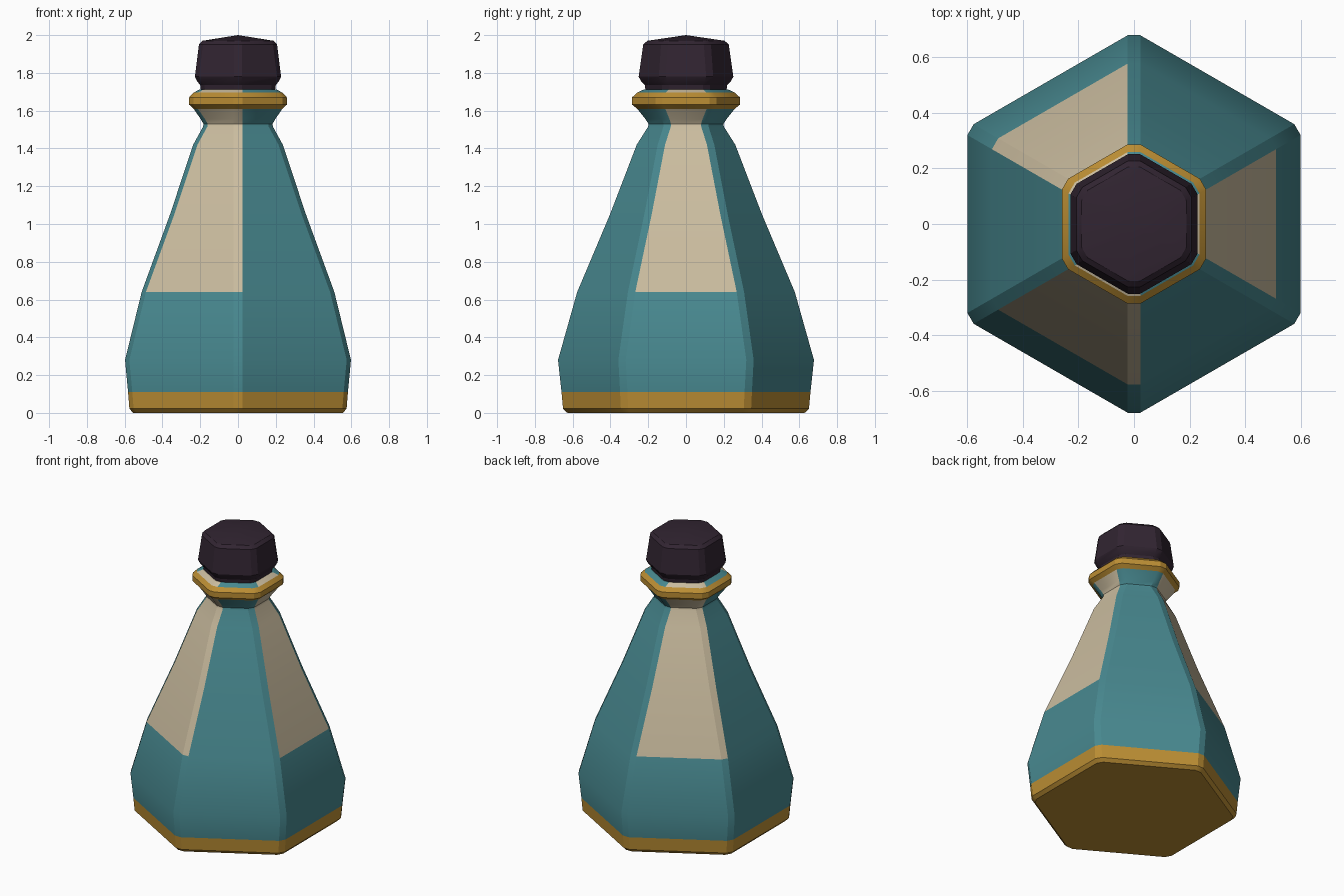
import bpy, bmesh, math

if "Cube" in bpy.data.objects:
    bpy.data.objects.remove(bpy.data.objects["Cube"])


def material(name, rgb):
    m = bpy.data.materials.new(name)
    m.diffuse_color = (*rgb, 1)
    m.use_nodes = True
    m.node_tree.nodes["Principled BSDF"].inputs["Base Color"].default_value = m.diffuse_color
    return m


teal = material("teal", (0.065, 0.25, 0.28))
cream = material("cream", (0.60, 0.51, 0.35))
gold = material("gold", (0.50, 0.27, 0.034))
dark = material("dark plum", (0.031, 0.018, 0.031))


def ring(apothem, cut):
    """Hexagon with chamfered corners: 12 points, flat sides at 0, 60, 120... degrees."""
    half = apothem * math.tan(math.pi / 6) - cut
    pts = []
    for k in range(6):
        a = math.radians(60 * k)
        for t in (-half, half):
            pts.append((apothem * math.cos(a) - t * math.sin(a),
                        apothem * math.sin(a) + t * math.cos(a)))
    return pts


def hex_part(name, profile, mats, rule=None, cut=0.026, floor=False, peak=None):
    """Loft chamfered hexagons through (z, apothem) pairs; rule(side, z) picks the material."""
    bm = bmesh.new()
    loops = [[bm.verts.new((x, y, z)) for x, y in ring(a, cut)] for z, a in profile]
    for r, (lo, hi) in enumerate(zip(loops, loops[1:])):
        zmid = (profile[r][0] + profile[r + 1][0]) / 2
        for i in range(12):
            j = (i + 1) % 12
            f = bm.faces.new((lo[i], lo[j], hi[j], hi[i]))
            f.material_index = rule(i, zmid) if rule else 0
    if floor:
        bm.faces.new(loops[0][::-1])
    if peak is not None:
        tip = bm.verts.new((0, 0, peak))
        for i in range(12):
            bm.faces.new((loops[-1][i], loops[-1][(i + 1) % 12], tip))
    me = bpy.data.meshes.new(name)
    bm.to_mesh(me)
    bm.free()
    for m in mats:
        me.materials.append(m)
    ob = bpy.data.objects.new(name, me)
    bpy.context.collection.objects.link(ob)
    bpy.context.view_layer.objects.active = ob
    ob.select_set(True)
    bpy.ops.object.shade_smooth_by_angle(angle=math.radians(25))
    ob.select_set(False)
    return ob


# Even sides are flats, odd sides are chamfers; three flats and two chamfers are cream
def panels(side, z):
    return 1 if z > 0.64 and side in (0, 4, 5, 8, 9) else 0


# Gold foot
hex_part("base_band", [(0, 0.555), (0.022, 0.575), (0.11, 0.582)], [gold], floor=True)

# Bottle body with cream panels
hex_part("bottle_body",
         [(0.11, 0.582), (0.28, 0.598), (0.64, 0.51), (1.05, 0.36), (1.42, 0.237),
          (1.515, 0.185), (1.53, 0.183), (1.555, 0.197), (1.61, 0.235)],
         [teal, cream], panels)

# Gold collar
hex_part("collar", [(1.61, 0.235), (1.632, 0.259), (1.67, 0.259), (1.695, 0.235)], [gold])

# Bottle lip above the collar
hex_part("bottle_lip", [(1.695, 0.235), (1.712, 0.205), (1.712, 0.19)], [teal, cream], panels)

# Stopper
hex_part("stopper",
         [(1.70, 0.195), (1.735, 0.20), (1.755, 0.216), (1.78, 0.228),
          (1.95, 0.207), (1.97, 0.188)],
         [dark], cut=0.025, peak=2.0)
